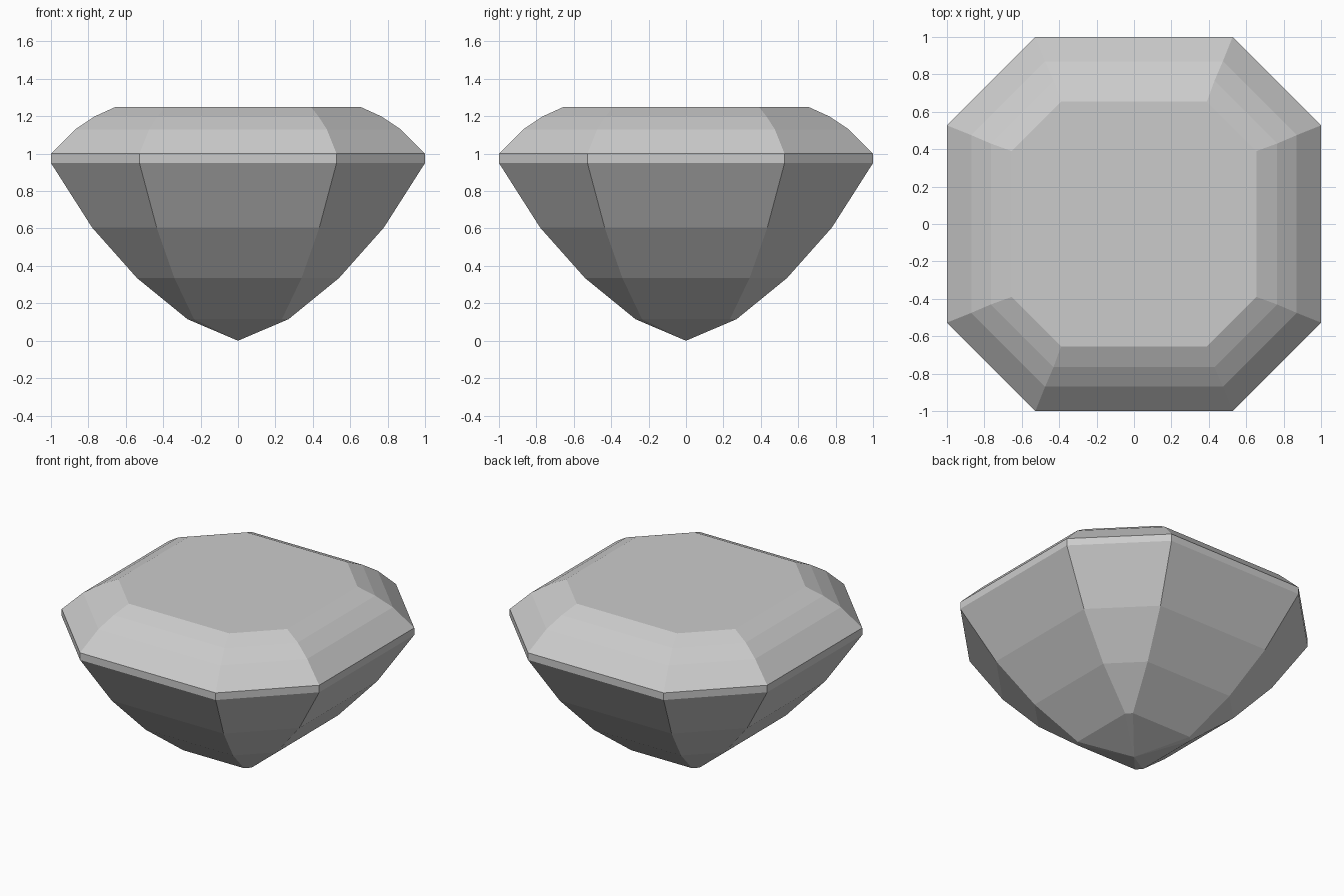
import bpy
import bmesh

cube = bpy.data.objects.get("Cube")
if cube:
    bpy.data.objects.remove(cube, do_unlink=True)

# One plain stone colour
stone = bpy.data.materials.new("pale_grey_stone")
stone.use_nodes = True
grey = (0.6, 0.6, 0.6, 1.0)
stone.diffuse_color = grey
stone.node_tree.nodes["Principled BSDF"].inputs["Base Color"].default_value = grey

# Octagonal steps from low to high: height, half width, half length of straight side
STEPS = [
    (0.115, 0.27, 0.235),
    (0.335, 0.54, 0.34),
    (0.605, 0.78, 0.435),
    (0.95, 1.0, 0.527),   # girdle bottom
    (1.0, 1.0, 0.527),    # girdle top
    (1.13, 0.87, 0.475),
    (1.2, 0.765, 0.43),
    (1.25, 0.655, 0.39),  # table
]


def octagon(bm, z, half, side):
    """Ring of eight vertices: a square with cut corners."""
    ring = []
    x, y = half, side
    for _ in range(4):
        ring += [bm.verts.new((x, -y, z)), bm.verts.new((x, y, z))]
        # quarter turn: swap the roles of the two axes
        corner = ring[-2].co
        first = (-corner.y, corner.x)
        x, y = first[0], -first[1]
    return ring


def quarter_turn_ring(bm, z, half, side):
    """Repeat one straight side around the four directions."""
    ring = []
    for c, s in ((1, 0), (0, 1), (-1, 0), (0, -1)):
        for y in (-side, side):
            ring.append(bm.verts.new((half * c - y * s, half * s + y * c, z)))
    return ring


bm = bmesh.new()
rings = [quarter_turn_ring(bm, *step) for step in STEPS]

# Facets between neighbouring steps
for low, high in zip(rings, rings[1:]):
    for i in range(8):
        j = (i + 1) % 8
        bm.faces.new((low[i], low[j], high[j], high[i]))

# Pointed culet below, flat table above
culet = bm.verts.new((0, 0, 0))
for i in range(8):
    bm.faces.new((culet, rings[0][(i + 1) % 8], rings[0][i]))
bm.faces.new(rings[-1])
bmesh.ops.recalc_face_normals(bm, faces=bm.faces)

mesh = bpy.data.meshes.new("cut_gemstone")
bm.to_mesh(mesh)
bm.free()
mesh.materials.append(stone)
gem = bpy.data.objects.new("cut_gemstone", mesh)
bpy.context.collection.objects.link(gem)
